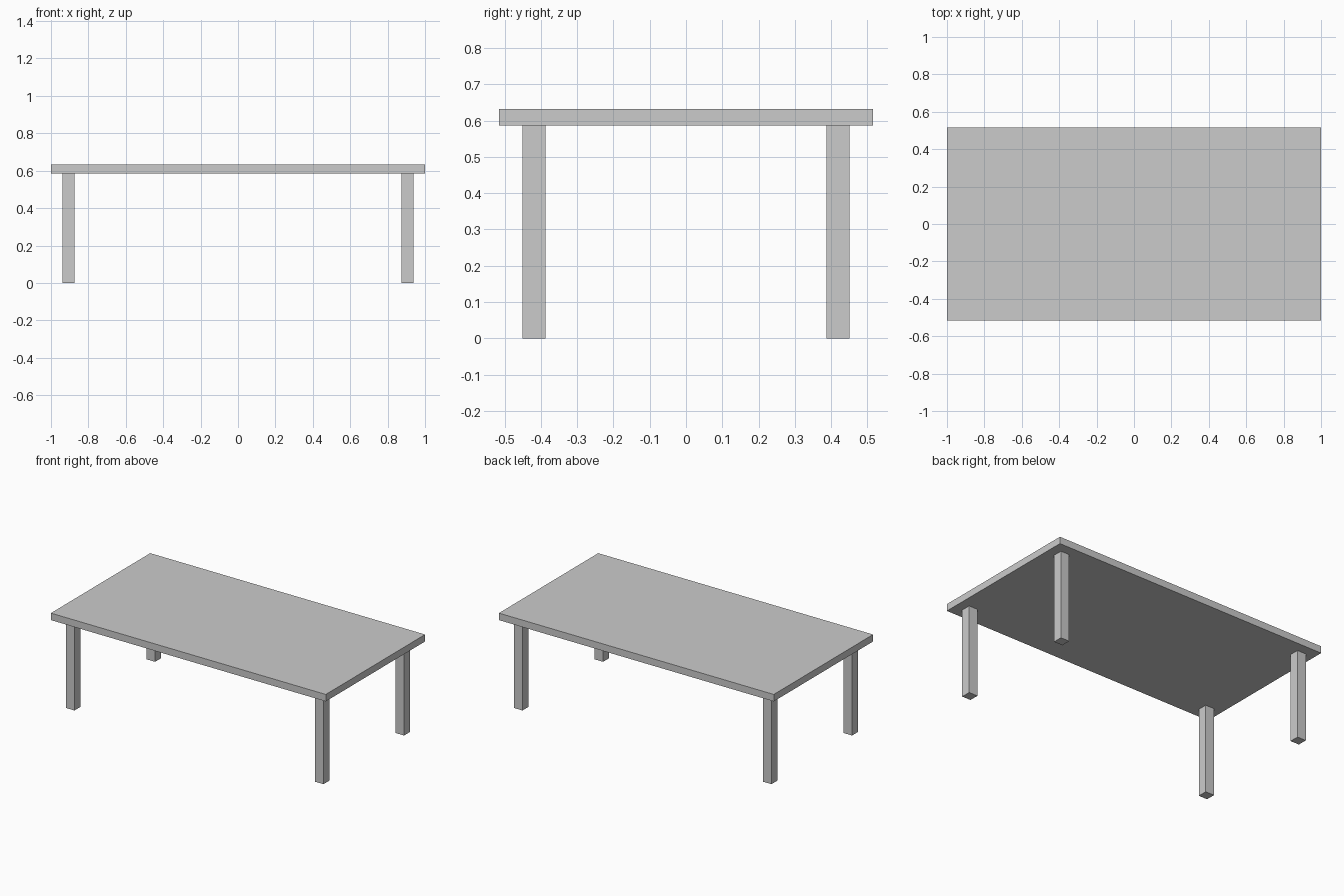
import bpy

if "Cube" in bpy.data.objects:
    bpy.data.objects.remove(bpy.data.objects["Cube"])


def box(name, center, size):
    bpy.ops.mesh.primitive_cube_add(size=1, location=center)
    obj = bpy.context.object
    obj.name = name
    obj.scale = size
    bpy.ops.object.transform_apply(location=False, rotation=False, scale=True)
    return obj


TOP_Z, UNDER_Z = 0.632, 0.586
LEG = 0.063
LEG_X, LEG_Y = 0.906, 0.419

# Table top slab
box("table_top", (0, 0, (TOP_Z + UNDER_Z) / 2), (2.0, 1.032, TOP_Z - UNDER_Z))

# Four square legs, set in from the corners
for side, sx in (("left", -1), ("right", 1)):
    for end, sy in (("front", -1), ("back", 1)):
        box(f"{end}_{side}_leg", (sx * LEG_X, sy * LEG_Y, UNDER_Z / 2),
            (LEG, LEG, UNDER_Z))
